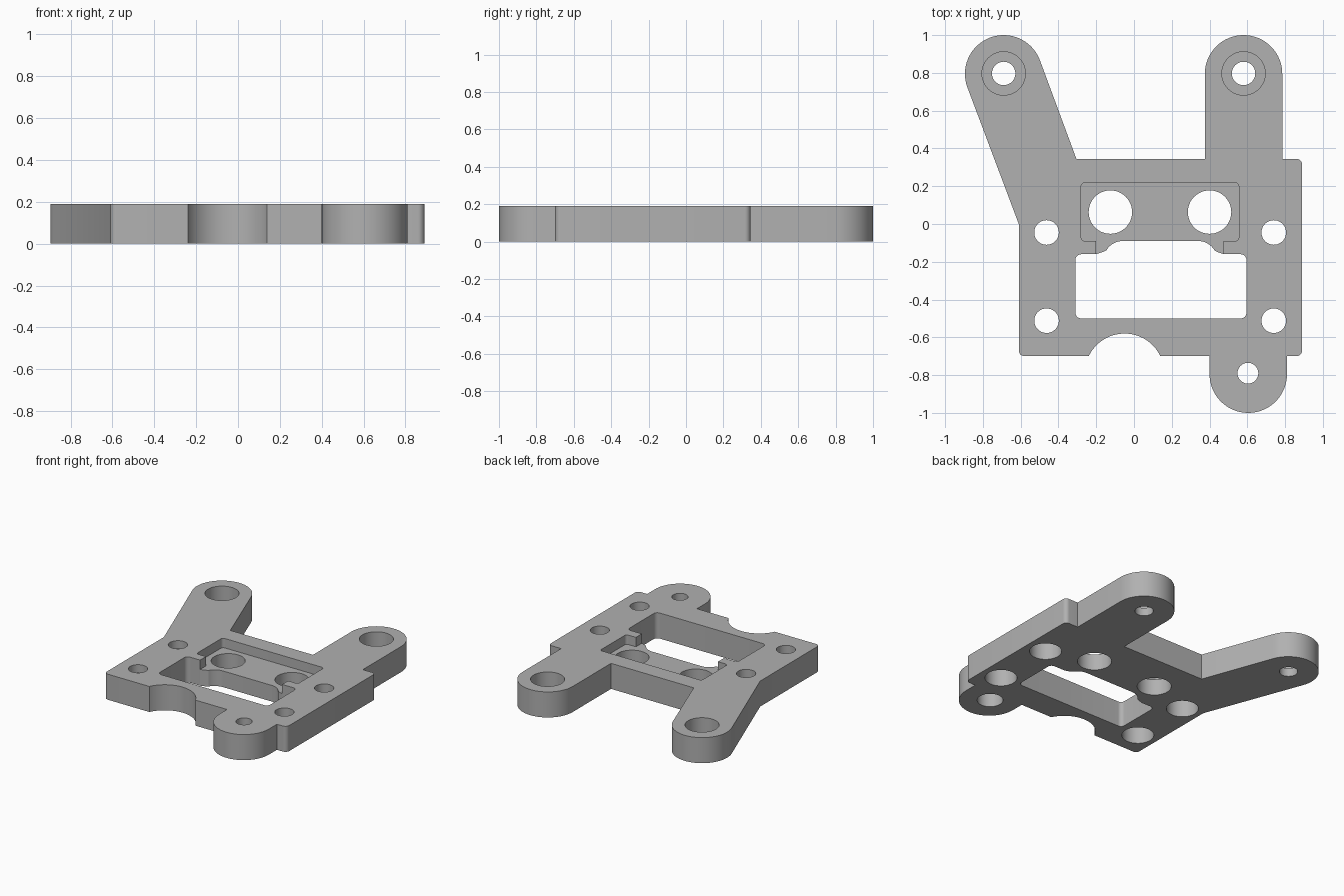
import bpy, bmesh, math
from mathutils import Vector
from mathutils.geometry import tessellate_polygon

cube = bpy.data.objects.get("Cube")
if cube:
    bpy.data.objects.remove(cube, do_unlink=True)

HEIGHT = 0.19        # plate thickness
LIP = 0.06           # material left at the end of each counterbore
FLOOR = 0.12         # height of the pocket floor
LUG = 0.205          # lug radius

grey = bpy.data.materials.new("plain_grey")
grey.use_nodes = True
colour = (0.44, 0.44, 0.44, 1)
grey.diffuse_color = colour
grey.node_tree.nodes["Principled BSDF"].inputs["Base Color"].default_value = colour

bm = bmesh.new()


def arc(cx, cy, radius, start, end, steps=32):
    """Points on an arc between two angles in degrees."""
    angles = [math.radians(start + (end - start) * i / steps) for i in range(steps + 1)]
    return [(cx + radius * math.cos(t), cy + radius * math.sin(t)) for t in angles]


def circle(x, y, radius):
    return arc(x, y, radius, 0, 360, 48)[:-1]


def fillet(previous, corner, following, radius=0.03, steps=6):
    """Round one corner of a profile."""
    p, c, q = Vector(previous), Vector(corner), Vector(following)
    u, v = (p - c).normalized(), (q - c).normalized()
    half = u.angle(v) / 2
    centre = c + (u + v).normalized() * radius / math.sin(half)
    a = c + u * radius / math.tan(half) - centre
    b = c + v * radius / math.tan(half) - centre
    return [tuple(centre + a.lerp(b, i / steps).normalized() * radius)
            for i in range(steps + 1)]


def add_face(points):
    bm.faces.new([bm.verts.new(p) for p in points])


def flat(z, loops, up):
    """Fill an outer loop, less its inner loops, facing up or down."""
    points = [(x, y, z) for loop in loops for x, y in loop]
    triangles = tessellate_polygon([[Vector((x, y, 0)) for x, y in loop] for loop in loops])
    for triangle in triangles:
        a, b, c = [Vector(points[i]) for i in triangle]
        faces_up = (b - a).cross(c - a).z > 0
        add_face((a, b, c) if faces_up == up else (c, b, a))


def wall(path, low, high, closed=True):
    """Upright strip facing the right-hand side of the path."""
    ends = path[1:] + path[:1] if closed else path[1:]
    for (ax, ay), (bx, by) in zip(path, ends):
        add_face([(ax, ay, low), (bx, by, low), (bx, by, high), (ax, ay, high)])


# Outline, anticlockwise from the front left corner
outline = fillet((-0.61, 0), (-0.61, -0.70), (0, -0.70))
outline += arc(-0.05, -0.79, 0.21, 154.6, 25.4)                # front scallop
outline += [(0.40, -0.70)] + arc(0.605, -0.795, LUG, 180, 360) + [(0.81, -0.70)]
outline += fillet((0.81, -0.70), (0.89, -0.70), (0.89, 0))
outline += fillet((0.89, 0), (0.89, 0.345), (0.80, 0.345))
outline += [(0.785, 0.345)] + arc(0.58, 0.795, LUG, 0, 180) + [(0.375, 0.345)]
outline += [(-0.305, 0.345)] + arc(-0.69, 0.795, LUG, 20.9, 200.9) + [(-0.61, 0)]
wall(outline, 0, HEIGHT)

# Window edge, from the left end of the pocket mouth round to the right end
left_end, right_end = (-0.2, -0.16), (0.475, -0.16)
back_left, back_right = (-0.31, -0.16), (0.595, -0.16)
front_left, front_right = (-0.31, -0.50), (0.595, -0.50)
window = [left_end] + fillet(left_end, back_left, front_left)
window += fillet(back_left, front_left, front_right)
window += fillet(front_left, front_right, back_right)
window += fillet(front_right, back_right, right_end) + [right_end]

# Round-shouldered slot behind the window, below the pocket floor
slot = [right_end, (0.445, -0.15)] + arc(0.34, -0.19, 0.1, 30, 90, 8)
slot += arc(-0.06, -0.19, 0.1, 90, 150, 8) + [(-0.17, -0.15), left_end]

# Pocket edge, open to the window at the front
mouth_left, mouth_right = (-0.2, -0.09), (0.475, -0.09)
pocket_box = [(0.555, -0.09), (0.555, 0.218), (-0.28, 0.218), (-0.28, -0.09)]
stops = [mouth_right] + pocket_box + [mouth_left]
pocket = [right_end, mouth_right]
for before, corner, after in zip(stops, stops[1:], stops[2:]):
    pocket += fillet(before, corner, after, 0.02)
pocket += [mouth_left, left_end]

wall(window[::-1], 0, HEIGHT, closed=False)
wall(slot[::-1], 0, FLOOR, closed=False)
wall(pocket[::-1], FLOOR, HEIGHT, closed=False)

bottom_loops = [outline, window + slot[1:-1]]
top_loops = [outline, window + pocket[1:-1]]
floor_loops = [pocket + slot[-2:0:-1]]

# Large holes through the pocket floor
for x in (-0.125, 0.40):
    ring = circle(x, 0.063, 0.115)
    wall(ring[::-1], 0, FLOOR)
    bottom_loops.append(ring)
    floor_loops.append(ring)


def stepped_hole(x, y, low_radius, high_radius, step):
    low, high = circle(x, y, low_radius), circle(x, y, high_radius)
    wall(low[::-1], 0, step)
    wall(high[::-1], step, HEIGHT)
    up = high_radius > low_radius
    flat(step, [high, low] if up else [low, high], up)
    bottom_loops.append(low)
    top_loops.append(high)


# Mounting holes and front lug hole, counterbored from underneath
for x in (-0.463, 0.74):
    for y in (-0.045, -0.512):
        stepped_hole(x, y, 0.108, 0.065, HEIGHT - LIP)
stepped_hole(0.603, -0.79, 0.087, 0.055, HEIGHT - LIP)

# Rear arm holes, counterbored from above
for x in (-0.69, 0.58):
    stepped_hole(x, 0.797, 0.062, 0.115, LIP)

# Flat faces of the plate
flat(0, bottom_loops, up=False)
flat(FLOOR, floor_loops, up=True)
flat(HEIGHT, top_loops, up=True)

bmesh.ops.remove_doubles(bm, verts=bm.verts, dist=0.0001)
mesh = bpy.data.meshes.new("bracket_plate")
bm.to_mesh(mesh)
bm.free()
mesh.materials.append(grey)
plate = bpy.data.objects.new("bracket_plate", mesh)
bpy.context.collection.objects.link(plate)

bpy.ops.object.select_all(action="DESELECT")
plate.select_set(True)
bpy.context.view_layer.objects.active = plate
bpy.ops.object.shade_smooth_by_angle(angle=math.radians(30))
